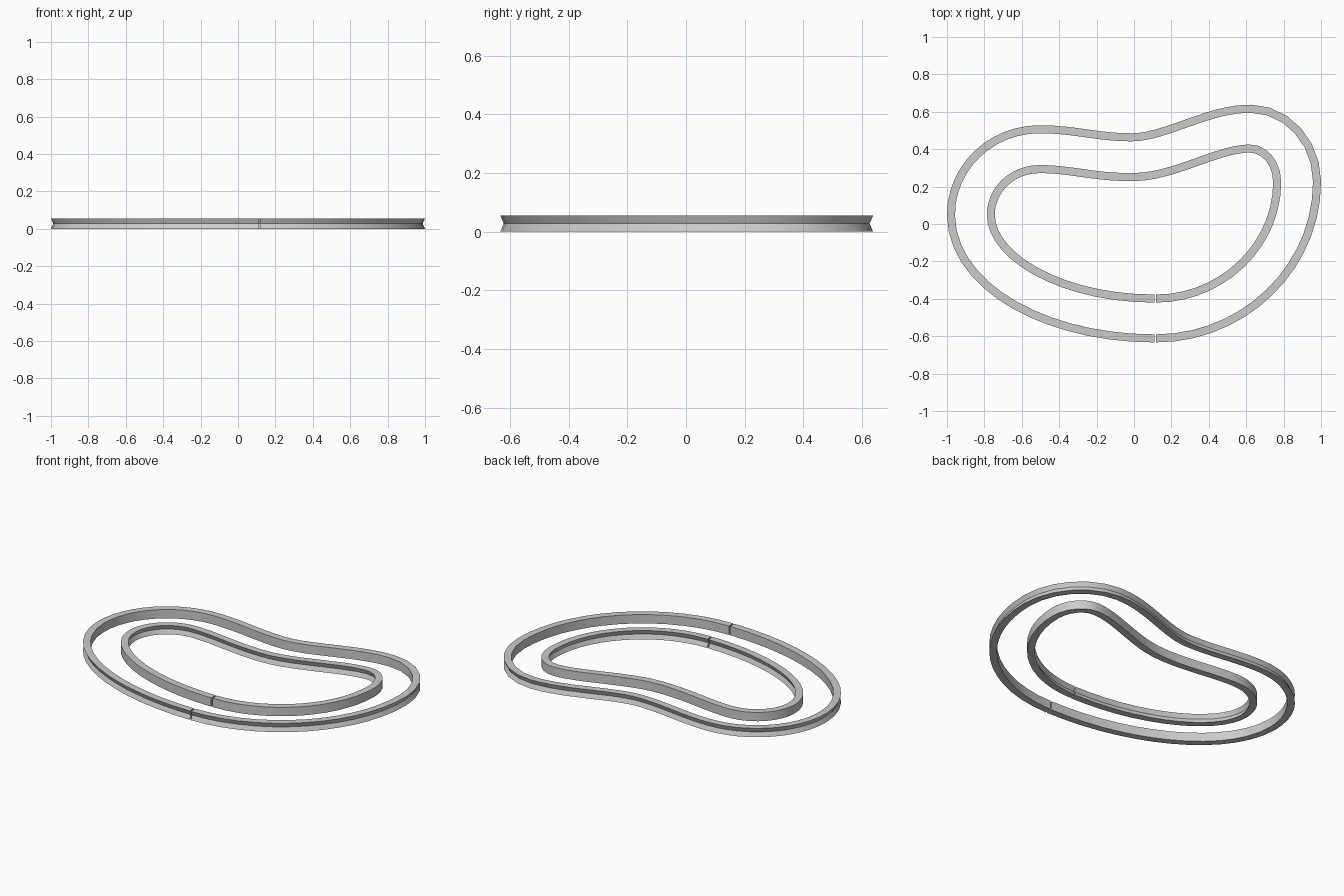
import bpy, bmesh, math
from mathutils import Vector
from mathutils.geometry import interpolate_bezier

cube = bpy.data.objects.get("Cube")
if cube:
    bpy.data.objects.remove(cube, do_unlink=True)

grey = bpy.data.materials.new("satin grey")
grey.use_nodes = True
grey.diffuse_color = (0.6, 0.6, 0.6, 1)
grey.node_tree.nodes["Principled BSDF"].inputs["Base Color"].default_value = (0.6, 0.6, 0.6, 1)

# Kidney-shaped centre path, counterclockwise from the gap at the front.
# Each knot: position, travel direction, handle in, handle out, steps to next
knots = [
    ((0.118, -0.505), (1, 0), 0, 0.41, 14),
    ((0.872, 0.225), (0, 1), 0.40, 0.157, 6),
    ((0.62, 0.51), (-1, 0), 0.139, 0.20, 12),
    ((-0.01, 0.357), (-1, 0), 0.20, 0.20, 12),
    ((-0.505, 0.40), (-1, 0), 0.18, 0.203, 12),
    ((-0.872, 0.05), (0, -1), 0.193, 0.305, 14),
    ((0.110, -0.505), (1, 0), 0.54, 0, 0),
]
path = []
for (p, d, _, out, steps), (q, e, into, _, _) in zip(knots, knots[1:]):
    p, d, q, e = Vector(p), Vector(d), Vector(q), Vector(e)
    path += interpolate_bezier(p, p + d * out, q - e * into, q, steps + 1)[:-1]
path.append(Vector(knots[-1][0]))
path = [Vector((p[0], p[1])) for p in path]

# Outward normals; both ends are square to the front
normals = [Vector((0, -1))]
for a, b in zip(path, path[2:]):
    t = (b - a).normalized()
    normals.append(Vector((t.y, -t.x)))
normals.append(Vector((0, -1)))

HEIGHT, GROOVE = 0.055, 0.012


def make_rail(name, plain, grooved):
    """Sweep a bar with a V groove on one side along the offset path."""
    apex = grooved - math.copysign(GROOVE, grooved - plain)
    profile = [(plain, 0), (grooved, 0), (apex, HEIGHT / 2), (grooved, HEIGHT), (plain, HEIGHT)]
    bm = bmesh.new()
    rings = [[bm.verts.new((*(p + n * o), z)) for o, z in profile]
             for p, n in zip(path, normals)]
    for r, s in zip(rings, rings[1:]):
        for i in range(len(profile)):
            j = (i + 1) % len(profile)
            bm.faces.new((r[i], r[j], s[j], s[i]))
    bm.faces.new(rings[0])
    bm.faces.new(rings[-1])
    bmesh.ops.recalc_face_normals(bm, faces=bm.faces)
    mesh = bpy.data.meshes.new(name)
    bm.to_mesh(mesh)
    bm.free()
    mesh.materials.append(grey)
    rail = bpy.data.objects.new(name, mesh)
    bpy.context.collection.objects.link(rail)
    bpy.ops.object.select_all(action='DESELECT')
    rail.select_set(True)
    bpy.context.view_layer.objects.active = rail
    bpy.ops.object.shade_smooth_by_angle(angle=math.radians(30))


# Outer rail is grooved outside, inner rail is grooved inside
make_rail("outer_rail", 0.085, 0.128)
make_rail("inner_rail", -0.085, -0.128)
